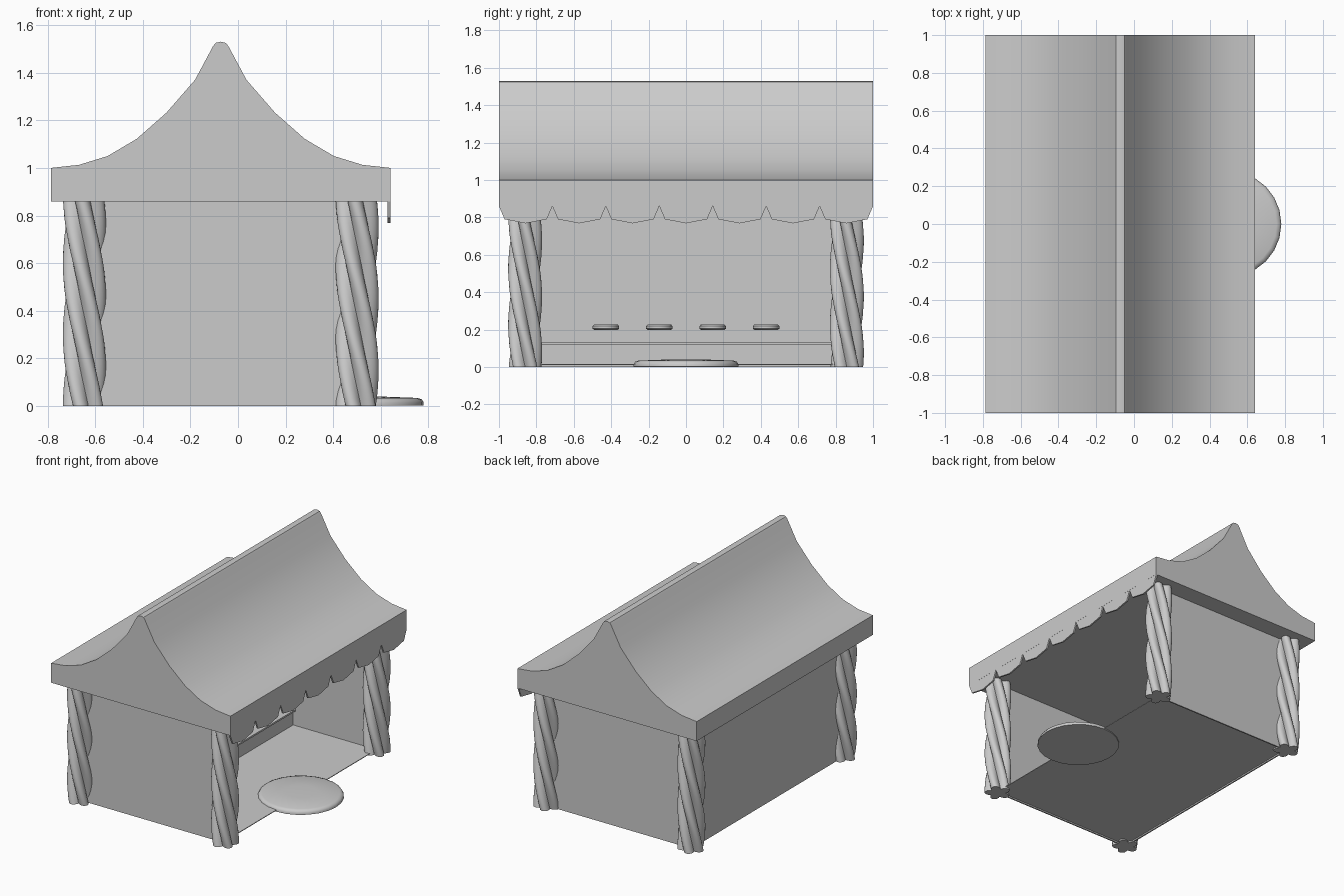
import bpy, bmesh, math

if "Cube" in bpy.data.objects:
    bpy.data.objects.remove(bpy.data.objects["Cube"])

POST_X, POST_Y = (-0.645, 0.50), (-0.86, 0.86)
EAVE = 0.86


def make_object(name, bm, angle=None):
    bmesh.ops.recalc_face_normals(bm, faces=bm.faces)
    mesh = bpy.data.meshes.new(name)
    bm.to_mesh(mesh)
    bm.free()
    ob = bpy.data.objects.new(name, mesh)
    bpy.context.collection.objects.link(ob)
    if angle:
        bpy.ops.object.select_all(action='DESELECT')
        ob.select_set(True)
        bpy.context.view_layer.objects.active = ob
        bpy.ops.object.shade_smooth_by_angle(angle=math.radians(angle))
    return ob


def box(name, x0, x1, y0, y1, z0, z1):
    bm = bmesh.new()
    bmesh.ops.create_cube(bm, size=1)
    for v in bm.verts:
        v.co.x = x0 if v.co.x < 0 else x1
        v.co.y = y0 if v.co.y < 0 else y1
        v.co.z = z0 if v.co.z < 0 else z1
    return make_object(name, bm)


def prism(name, points, offset, angle=None):
    bm = bmesh.new()
    face = bm.faces.new([bm.verts.new(p) for p in points])
    new = bmesh.ops.extrude_face_region(bm, geom=[face])['geom']
    verts = [g for g in new if isinstance(g, bmesh.types.BMVert)]
    bmesh.ops.translate(bm, verts=verts, vec=offset)
    return make_object(name, bm, angle)


def lathe_stack(name, x, y, rings, sides):
    # closed round part from (radius, height) rings
    bm = bmesh.new()
    loops = []
    for r, z in rings:
        loops.append([bm.verts.new((x + r * math.cos(math.tau * i / sides),
                                    y + r * math.sin(math.tau * i / sides), z))
                      for i in range(sides)])
    for a, b in zip(loops, loops[1:]):
        for i in range(sides):
            j = (i + 1) % sides
            bm.faces.new((a[i], a[j], b[j], b[i]))
    bm.faces.new(loops[0])
    bm.faces.new(loops[-1])
    return make_object(name, bm, 40)


def twisted_post(name, x, y, lobes=5, per_lobe=8, levels=28, twist=-3.6):
    bm = bmesh.new()
    n = lobes * per_lobe
    loops = []
    for k in range(levels + 1):
        t = k / levels
        loop = []
        for i in range(n):
            a = math.tau * i / n
            r = 0.054 + 0.037 * abs(math.sin(a * lobes / 2))
            loop.append(bm.verts.new((x + r * math.cos(a + twist * t),
                                      y + r * math.sin(a + twist * t), EAVE * t)))
        loops.append(loop)
    for a, b in zip(loops, loops[1:]):
        for i in range(n):
            j = (i + 1) % n
            bm.faces.new((a[i], a[j], b[j], b[i]))
    bm.faces.new(loops[0])
    bm.faces.new(loops[-1])
    return make_object(name, bm, 45)


# Swept tent roof: half profile mirrored about the ridge
mid = -0.0725
half = [(0.7125, EAVE), (0.7125, 1.0), (0.595, 1.013), (0.475, 1.05), (0.353, 1.122),
        (0.228, 1.232), (0.108, 1.37), (0.033, 1.51), (0.022, 1.525)]
profile = [(mid + d, z) for d, z in half] + [(mid - d, z) for d, z in reversed(half)]
profile.insert(len(half), (mid, 1.53))
prism("roof", [(x, -1, z) for x, z in profile], (0, 2, 0), 35)

# Scalloped valance along the open side
edge = [(1, EAVE + 0.02), (-1, EAVE + 0.02)]
w = 2 / 7
for i in range(7):
    y = -1 + i * w
    edge += [(y, EAVE), (y + 0.03, 0.79), (y + w / 2, 0.768), (y + w - 0.03, 0.79)]
edge.append((1, EAVE))
prism("valance", [(0.628, y, z) for y, z in edge], (0.0115, 0, 0))

# Corner posts
for sx, x in zip(("back", "open_side"), POST_X):
    for sy, y in zip(("front", "rear"), POST_Y):
        twisted_post(f"{sx}_{sy}_post", x, y)

# Three walls and floor
t = 0.005
box("back_wall", POST_X[0] - t, POST_X[0] + t, *POST_Y, 0, EAVE)
for name, y in zip(("front_wall", "rear_wall"), POST_Y):
    box(name, *POST_X, y - t, y + t, 0, EAVE)
box("floor", *POST_X, *POST_Y, 0.01, 0.015)

# Low bench with a thin top, and small round dishes above it
box("bench_base", POST_X[0], -0.16, -0.855, 0.855, 0.013, 0.12)
box("bench_top", POST_X[0], -0.14, -0.855, 0.855, 0.12, 0.132)
for i in range(4):
    lathe_stack(f"dish_{i + 1}", -0.38, (i - 1.5) * w,
                [(0.062, 0.198), (0.071, 0.205), (0.071, 0.218), (0.064, 0.226)], 16)

# Round doorstep mat
lathe_stack("round_mat", 0.50, 0,
            [(0.28, 0.002), (0.28, 0.015), (0.272, 0.028), (0.255, 0.034), (0.1, 0.04)], 24)
